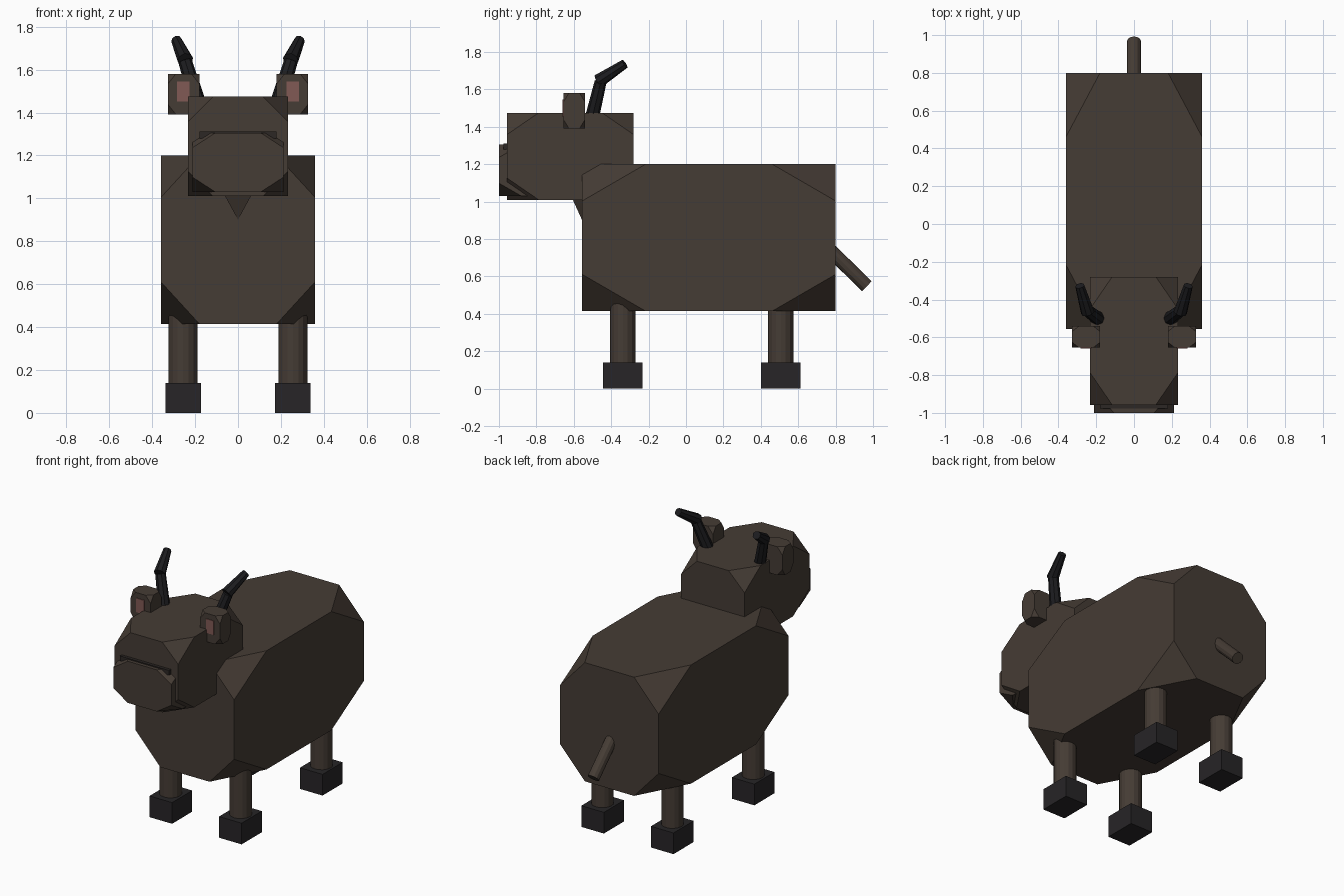
import bpy, bmesh
from mathutils import Vector
from itertools import product

if "Cube" in bpy.data.objects:
    bpy.data.objects.remove(bpy.data.objects["Cube"])


def material(name, rgb):
    m = bpy.data.materials.new(name)
    m.diffuse_color = (*rgb, 1)
    m.use_nodes = True
    m.node_tree.nodes["Principled BSDF"].inputs["Base Color"].default_value = m.diffuse_color
    return m


FUR = material("fur", (0.06, 0.045, 0.035))
DARK = material("dark_fur", (0.025, 0.02, 0.018))
HOOF = material("hoof", (0.02, 0.018, 0.02))
HORN = material("horn", (0.012, 0.012, 0.014))
PINK = material("inner_ear", (0.22, 0.10, 0.09))


def finish(bm, name, mat):
    bmesh.ops.recalc_face_normals(bm, faces=bm.faces)
    mesh = bpy.data.meshes.new(name)
    bm.to_mesh(mesh)
    bm.free()
    mesh.materials.append(mat)
    ob = bpy.data.objects.new(name, mesh)
    bpy.context.collection.objects.link(ob)
    return ob


def hull(name, points, mat):
    bm = bmesh.new()
    for p in points:
        bm.verts.new(p)
    bmesh.ops.convex_hull(bm, input=bm.verts)
    bmesh.ops.dissolve_limit(bm, angle_limit=0.01, verts=bm.verts, edges=bm.edges)
    return finish(bm, name, mat)


def box(name, lo, hi, mat, cut=0.0):
    """Box between two corners; cut trims every corner by that share of its edges."""
    lo, hi = Vector(lo), Vector(hi)
    points = []
    for signs in product((0, 1), repeat=3):
        for axis in range(3 if cut else 1):
            f = [float(s) for s in signs]
            f[axis] = abs(f[axis] - cut)
            points.append([lo[i] + (hi[i] - lo[i]) * f[i] for i in range(3)])
    return hull(name, points, mat)


def rod(name, a, b, r1, r2, sides, mat):
    """Tapered cylinder from a to b."""
    a, b = Vector(a), Vector(b)
    bm = bmesh.new()
    bmesh.ops.create_cone(bm, cap_ends=True, segments=sides, radius1=r1,
                          radius2=r2, depth=(b - a).length)
    turn = Vector((0, 0, 1)).rotation_difference(b - a).to_matrix()
    bmesh.ops.transform(bm, matrix=turn.to_4x4(), verts=bm.verts)
    bmesh.ops.translate(bm, vec=(a + b) / 2, verts=bm.verts)
    return finish(bm, name, mat)


# Trunk and head
box("body", (-0.36, -0.555, 0.415), (0.36, 0.80, 1.20), FUR, 0.25)
box("head", (-0.232, -0.957, 1.01), (0.232, -0.28, 1.475), FUR, 0.25)
box("muzzle", (-0.212, -1.0, 1.03), (0.212, -0.52, 1.305), FUR, 0.25)
box("nostrils", (-0.18, -0.977, 1.28), (0.18, -0.90, 1.312), DARK)

# Throat wedge between head and chest
hull("throat", [(-0.06, -0.605, 1.01), (0.06, -0.605, 1.01), (0, -0.555, 0.90),
                (-0.06, -0.5, 1.06), (0.06, -0.5, 1.06), (0, -0.5, 0.92)], FUR)

# Tail
rod("tail", (0, 0.72, 0.79), (0, 0.967, 0.548), 0.037, 0.037, 12, FUR)

for side, s in (("left", 1), ("right", -1)):
    # Ears
    box(f"{side}_ear", (s * 0.18, -0.655, 1.392), (s * 0.327, -0.54, 1.58), FUR, 0.25)
    box(f"{side}_inner_ear", (s * 0.226, -0.659, 1.452), (s * 0.284, -0.62, 1.545), PINK)
    # Horns bend backwards at the joint
    rod(f"{side}_horn_base", (s * 0.182, -0.507, 1.43), (s * 0.247, -0.457, 1.64),
        0.038, 0.032, 8, HORN)
    rod(f"{side}_horn_tip", (s * 0.245, -0.468, 1.645), (s * 0.287, -0.327, 1.737),
        0.037, 0.025, 8, HORN)
    # Legs and hooves
    for end, y in (("front", -0.338), ("back", 0.507)):
        rod(f"{end}_{side}_leg", (s * 0.256, y, 0.10), (s * 0.256, y, 0.56),
            0.068, 0.068, 16, FUR)
        box(f"{end}_{side}_hoof", (s * 0.172, y - 0.105, 0), (s * 0.337, y + 0.105, 0.14), HOOF)
